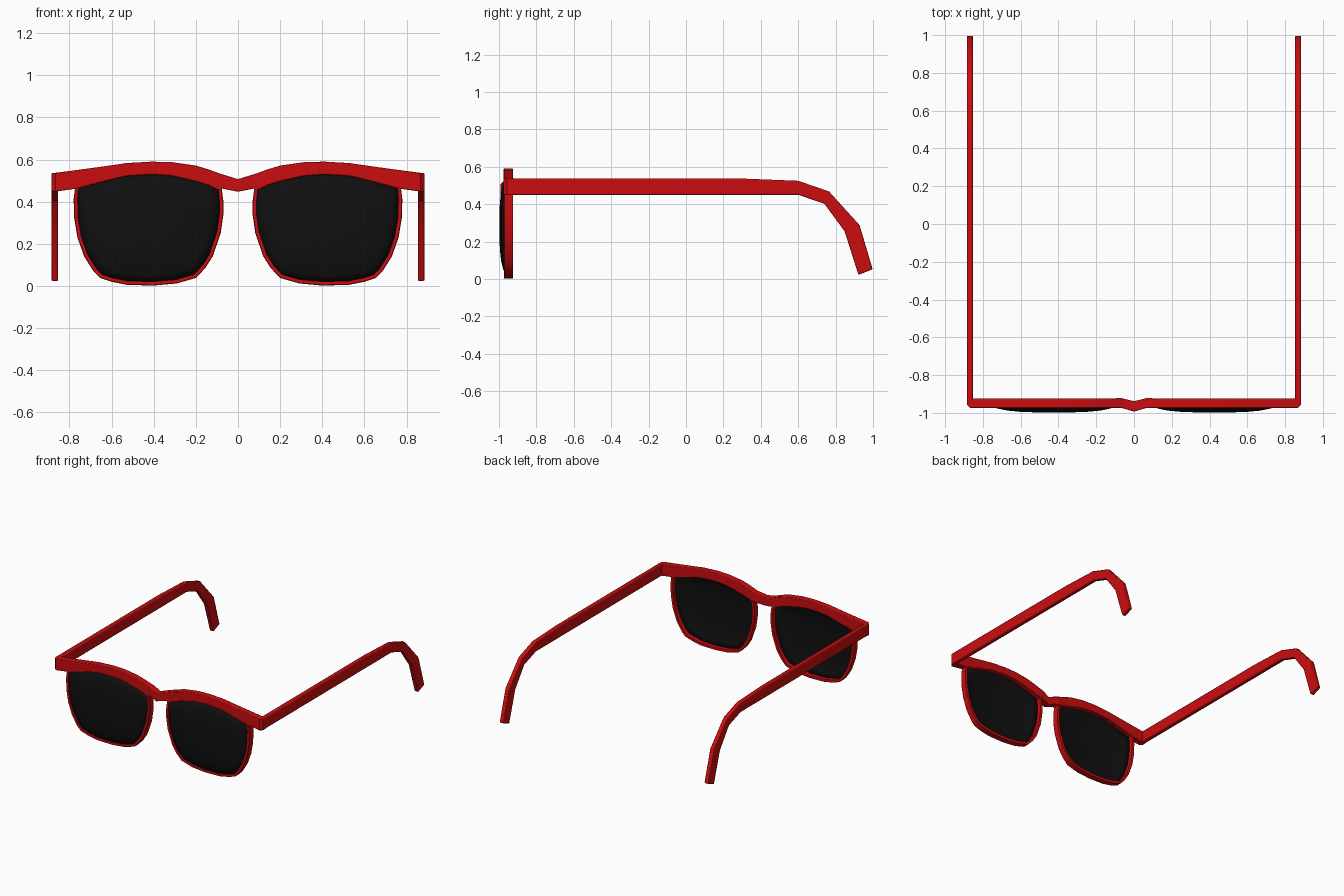
import bpy, bmesh
from mathutils import Vector

if "Cube" in bpy.data.objects:
    bpy.data.objects.remove(bpy.data.objects["Cube"])


def material(name, rgb):
    m = bpy.data.materials.new(name)
    m.diffuse_color = (*rgb, 1)
    m.use_nodes = True
    m.node_tree.nodes["Principled BSDF"].inputs["Base Color"].default_value = m.diffuse_color
    return m


RED = material("red plastic", (0.60, 0.004, 0.005))
BLACK = material("black lens", (0.005, 0.005, 0.005))


def loft(name, rings, mat, caps=(True, True), closed=False, mirror=True, bevel=0):
    """Join rings of points by quads, optionally capped or closed into a loop."""
    bm = bmesh.new()
    vr = [[bm.verts.new(p) for p in r] for r in rings]
    pairs = list(zip(vr, vr[1:])) + ([(vr[-1], vr[0])] if closed else [])
    for a, b in pairs:
        for i in range(len(a)):
            j = (i + 1) % len(a)
            bm.faces.new((a[i], a[j], b[j], b[i]))
    if not closed:
        if caps[0]:
            bm.faces.new(vr[0][::-1])
        if caps[1]:
            bm.faces.new(vr[-1])
    bmesh.ops.recalc_face_normals(bm, faces=bm.faces[:])
    me = bpy.data.meshes.new(name)
    bm.to_mesh(me)
    bm.free()
    me.materials.append(mat)
    ob = bpy.data.objects.new(name, me)
    bpy.context.collection.objects.link(ob)
    if bevel:
        mod = ob.modifiers.new("soft edges", "BEVEL")
        mod.width, mod.segments, mod.angle_limit = bevel, 2, 1.0
    if mirror:
        ob.modifiers.new("mirror", "MIRROR")
    bpy.ops.object.select_all(action='DESELECT')
    bpy.context.view_layer.objects.active = ob
    ob.select_set(True)
    bpy.ops.object.shade_smooth_by_angle(angle=0.6)
    return ob


def inset(pts, d):
    """Shrink a counter-clockwise outline by distance d."""
    out = []
    for i, p in enumerate(pts):
        p = Vector(p)
        a = (p - Vector(pts[i - 1])).normalized()
        b = (Vector(pts[(i + 1) % len(pts)]) - p).normalized()
        n = Vector((-a.y - b.y, a.x + b.x)).normalized()
        out.append(tuple(p + n * d))
    return out


# Brow bar with bridge: x, bottom z, top z, front y, back y
half = [(0, .447, .507, -.993, -.938), (.065, .460, .527, -.974, -.922),
        (.085, .464, .533, -.974, -.922), (.14, .478, .553, -.975, -.925),
        (.20, .497, .571, -.975, -.925), (.31, .522, .587, -.975, -.925),
        (.41, .530, .590, -.975, -.925), (.53, .522, .583, -.975, -.925),
        (.655, .492, .565, -.975, -.925), (.765, .462, .550, -.975, -.925),
        (.865, .448, .537, -.975, -.925), (.884, .448, .535, -.957, -.925)]
full = [(-x, *r) for x, *r in half[:0:-1]] + half
loft("brow_bar", [[(x, f, b), (x, k, b), (x, k, t), (x, f, t)]
                  for x, b, t, f, k in full], RED, mirror=False, bevel=.004)

# Lens rims
outline = [(.069, .40), (.069, .34), (.082, .25), (.12, .14), (.155, .085),
           (.20, .038), (.29, .012), (.40, .002), (.526, .005), (.60, .02),
           (.655, .038), (.685, .068), (.73, .14), (.762, .23), (.777, .32),
           (.780, .41), (.772, .475), (.655, .510), (.535, .540),
           (.41, .548), (.31, .541), (.20, .515), (.14, .498), (.078, .468)]
opening = inset(outline, .019)
loft("lens_rims", [[(x, y, z) for x, z in o] for o, y in
                   ((outline, -.970), (inset(outline, .003), -.974),
                    (opening, -.974), (opening, -.926), (outline, -.926))],
     RED, closed=True)

# Domed lenses
cx, cz = .425, .29
edge = inset(outline, .016)
lens = loft("lenses", [[(cx + (x - cx) * s, y, cz + (z - cz) * s) for x, z in edge]
                       for s, y in ((1, -.964), (.88, -.977), (.72, -.988),
                                    (.5, -.995), (.2, -.998))],
            BLACK, caps=(False, True))
solid = lens.modifiers.new("thickness", "SOLIDIFY")
solid.thickness = .008

# Temple arms with hooked ear pieces: top (y, z), bottom (y, z)
path = [((-.957, .537), (-.957, .450)), ((.30, .537), (.30, .450)),
        ((.60, .525), (.60, .450)), ((.765, .468), (.74, .402)),
        ((.928, .288), (.848, .255)), ((.998, .052), (.922, .022))]
loft("temple_arms", [[(.853, *t), (.885, *t), (.885, *b), (.853, *b)]
                     for t, b in path], RED, bevel=.006)
